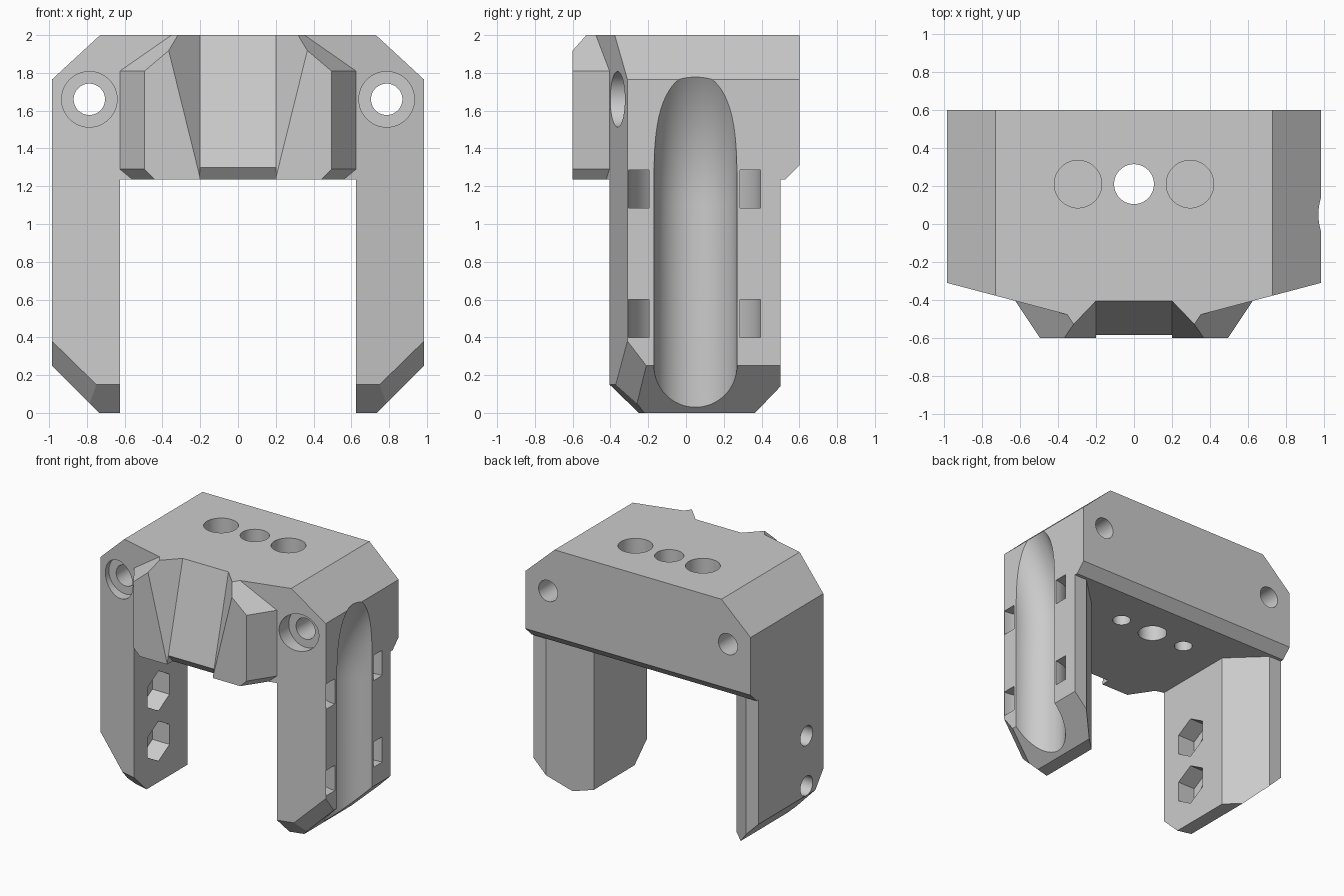
import bpy, bmesh
from math import sin, cos, pi, radians
from mathutils import Vector

cube = bpy.data.objects.get("Cube")
if cube:
    bpy.data.objects.remove(cube, do_unlink=True)

grey = bpy.data.materials.new("plain grey")
grey.use_nodes = True
grey.diffuse_color = (0.6, 0.6, 0.6, 1)
grey.node_tree.nodes["Principled BSDF"].inputs["Base Color"].default_value = grey.diffuse_color


def make_object(name, bm):
    bmesh.ops.recalc_face_normals(bm, faces=bm.faces[:])
    mesh = bpy.data.meshes.new(name)
    bm.to_mesh(mesh)
    bm.free()
    mesh.materials.append(grey)
    obj = bpy.data.objects.new(name, mesh)
    bpy.context.collection.objects.link(obj)
    return obj


def block(name, low, high, planes=()):
    """Box trimmed by planes (three points each), keeping the side of the box centre."""
    low, high = Vector(low), Vector(high)
    centre, size = (low + high) / 2, high - low
    bm = bmesh.new()
    bmesh.ops.create_cube(bm, size=1)
    for v in bm.verts:
        v.co = centre + v.co * size
    for plane in planes:
        a, b, c = (Vector(p) for p in plane)
        normal = (b - a).cross(c - a).normalized()
        if normal.dot(centre - a) > 0:
            normal.negate()
        cut = bmesh.ops.bisect_plane(bm, geom=bm.verts[:] + bm.edges[:] + bm.faces[:],
                                     plane_co=a, plane_no=normal, clear_outer=True)
        edges = [e for e in cut["geom_cut"] if isinstance(e, bmesh.types.BMEdge)]
        if edges:
            bmesh.ops.edgenet_fill(bm, edges=edges)
    return make_object(name, bm)


TURN = {"x": (pi / 2, 0, pi / 2), "y": (pi / 2, 0, 0), "z": (0, 0, 0)}


def rod(axis, centre, radius, length, sides=64):
    bpy.ops.mesh.primitive_cylinder_add(vertices=sides, radius=radius, depth=length,
                                        location=centre, rotation=TURN[axis])
    return bpy.context.object


def combine(target, other, operation="DIFFERENCE"):
    """Apply a boolean and discard the helper."""
    mod = target.modifiers.new("join", "BOOLEAN")
    mod.operation, mod.solver, mod.object = operation, "EXACT", other
    bpy.context.view_layer.objects.active = target
    bpy.ops.object.modifier_apply(modifier=mod.name)
    bpy.data.objects.remove(other, do_unlink=True)


def mirrored(plane):
    return [plane, [(-x, y, z) for x, y, z in plane]]


# Crown: chamfered shoulders, swept front, chamfered lower back edge
slant = [(.985, -.31, 0), (.625, -.405, 0), (.985, -.31, 1)]
shoulder = [(.985, 0, 1.765), (.73, 0, 2), (.985, 1, 1.765)]
back_edge = [(0, .6, 1.31), (1, .6, 1.31), (0, .5, 1.21)]
bracket = block("bracket_body", (-.985, -.6, 1.235), (.985, .6, 2),
                mirrored(slant) + mirrored(shoulder) + [back_edge])

# Nose block: angled cheeks, sloping roofs, chamfered lower edges
cheek = [(.625, -.405, 0), (.495, -.6, 0), (.625, -.405, 1)]
roof = [(.625, -.405, 1.81), (.495, -.6, 1.81), (.35, -.48, 2)]
under = [(.625, -.405, 1.29), (.495, -.6, 1.29), (.44, -.6, 1.235)]
nose = block("nose", (-.625, -.6, 1.235), (.625, -.1, 2),
             mirrored(cheek) + mirrored(roof) + mirrored(under))
combine(bracket, nose, "UNION")

# Flared trough down the middle of the nose, with a chamfered lower lip
floor = [(.2, -.405, 2), (-.2, -.405, 2), (.2, -.585, 1.3)]
wall = [(.2, -.405, 2), (.2, -.585, 1.3), (.32, -.53, 2)]
combine(bracket, block("trough", (-.6, -.9, 1.1), (.6, -.35, 2.2), [floor] + mirrored(wall)))
lip = [(.2, -.585, 1.3), (-.2, -.585, 1.3), (0, -.53, 1.235)]
combine(bracket, block("lip", (-.2, -.7, 1.15), (.2, -.5, 1.3), [lip]))

# Legs: swept front, chamfered feet and inner back edge
leg_planes = [
    slant,
    [(.985, 0, .25), (.735, 0, 0), (.985, 1, .25)],
    [(.625, -.405, .15), (.985, -.31, .15), (.625, -.25, 0)],
    [(.985, -.31, .38), (.985, -.21, .25), (.75, -.372, .15)],
    [(0, .5, .14), (1, .5, .14), (0, .37, 0)],
    [(.875, .5, 0), (.625, .26, 0), (.875, .5, 1)],
]
for side in (1, -1):
    planes = [[(side * x, y, z) for x, y, z in p] for p in leg_planes]
    xs = sorted((side * .625, side * .985))
    leg = block("leg", (xs[0], -.5, 0), (xs[1], .5, 1.5), planes)
    combine(bracket, leg, "UNION")

# Cable groove in one leg: straight run that bends outward at the top
RADIUS, BEND, START, SIDES = .22, 1.0, 1.1, 64
path = [(.985, -.2, 0)]
for i in range(25):
    a = radians(60) * i / 24
    path.append((.985 + BEND * (1 - cos(a)), START + BEND * sin(a), a))
bm = bmesh.new()
rings = []
for px, pz, a in path:
    ring = []
    for k in range(SIDES):
        t = 2 * pi * k / SIDES
        u = RADIUS * cos(t)
        ring.append(bm.verts.new((px + u * cos(a), .05 + RADIUS * sin(t), pz - u * sin(a))))
    rings.append(ring)
for r, s in zip(rings, rings[1:]):
    for k in range(SIDES):
        n = (k + 1) % SIDES
        bm.faces.new((r[k], r[n], s[n], s[k]))
bm.faces.new(rings[0])
bm.faces.new(rings[-1])
combine(bracket, make_object("cable_groove", bm))

# Curved tie slots running behind the groove
for z in (.5, 1.185):
    slot = rod("z", (.985, .045, z), .35, .2)
    combine(slot, rod("z", (.985, .045, z), .24, .4))
    combine(bracket, slot)

# Counterbored bolt holes through the shoulders
for x in (-.787, .787):
    combine(bracket, rod("y", (x, 0, 1.66), .083, 2))
    combine(bracket, rod("y", (x, -.48, 1.66), .147, .4))

# Holes in the top: one through hole, two deep recesses with pilots from below
combine(bracket, rod("z", (0, .21, 1.6), .105, 1.2))
for x in (-.295, .295):
    combine(bracket, rod("z", (x, .21, 1.9), .125, .4))
    combine(bracket, rod("z", (x, .21, 1.38), .066, .6))

# Screw holes with hexagonal nut pockets in the other leg
for z in (.325, .722):
    combine(bracket, rod("x", (-.8, -.1, z), .077, .6))
    combine(bracket, rod("x", (-.625, -.1, z), .158, .3, 6))

# Single material and crisp edges
bracket.data.materials.clear()
bracket.data.materials.append(grey)
for poly in bracket.data.polygons:
    poly.material_index = 0
bpy.ops.object.select_all(action="DESELECT")
bracket.select_set(True)
bpy.context.view_layer.objects.active = bracket
bpy.ops.object.shade_smooth_by_angle(angle=radians(20))
